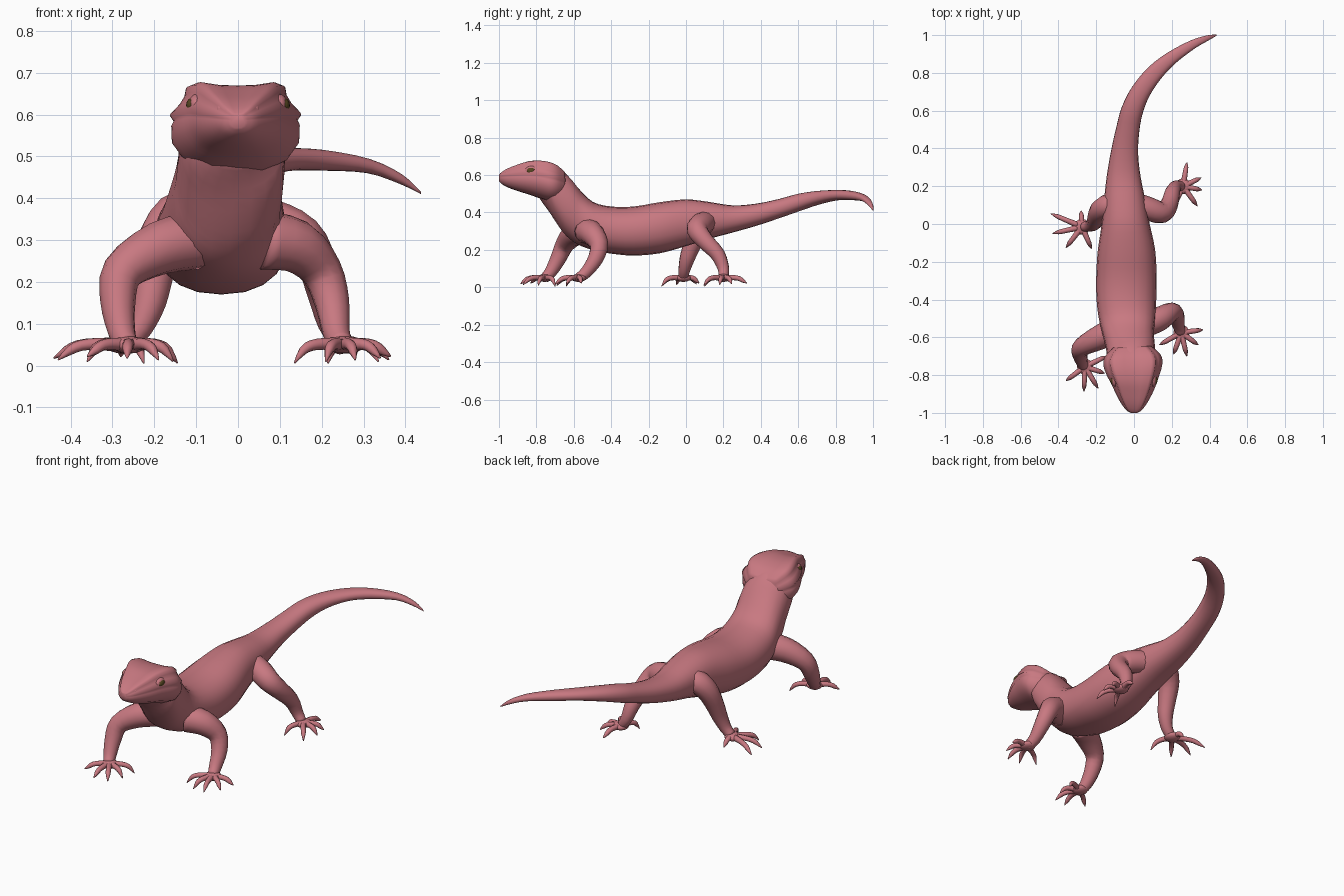
import bpy, bmesh, math
from mathutils import Vector

cube = bpy.data.objects.get("Cube")
if cube:
    bpy.data.objects.remove(cube)


def material(name, colour):
    mat = bpy.data.materials.new(name)
    mat.use_nodes = True
    mat.diffuse_color = (*colour, 1)
    shader = mat.node_tree.nodes["Principled BSDF"]
    shader.inputs["Base Color"].default_value = (*colour, 1)
    shader.inputs["Roughness"].default_value = 0.8
    return mat


SKIN = material("rose skin", (0.58, 0.19, 0.22))
EYE = material("dark olive eye", (0.09, 0.06, 0.015))


def finish(name, bm, mat):
    bmesh.ops.recalc_face_normals(bm, faces=bm.faces)
    for face in bm.faces:
        face.smooth = True
    mesh = bpy.data.meshes.new(name)
    bm.to_mesh(mesh)
    bm.free()
    mesh.materials.append(mat)
    obj = bpy.data.objects.new(name, mesh)
    bpy.context.scene.collection.objects.link(obj)
    return obj


def smooth_path(stations, steps):
    """Run a smooth curve through the stations, sizes included."""
    pts = [Vector(s) for s in stations]
    out = []
    for i in range(len(pts) - 1):
        a, b, c, d = pts[max(i - 1, 0)], pts[i], pts[i + 1], pts[min(i + 2, len(pts) - 1)]
        for k in range(steps):
            t = k / steps
            out.append((b * 2 + (c - a) * t + (a * 2 - b * 5 + c * 4 - d) * t**2
                        + (b * 3 - a - c * 3 + d) * t**3) / 2)
    return out + [pts[-1]]


def oval(sides, power=2.0):
    pts = []
    for k in range(sides):
        c, s = math.cos(math.tau * k / sides), math.sin(math.tau * k / sides)
        pts.append((math.copysign(abs(c) ** (2 / power), c),
                    math.copysign(abs(s) ** (2 / power), s)))
    return pts


def loft(name, stations, section, steps=3, upright=False):
    """Sweep a section along stations of x, y, z, half width, half height."""
    path = smooth_path(stations, steps)
    bm = bmesh.new()
    rings = []
    side = None
    for i, p in enumerate(path):
        before, after = path[max(i - 1, 0)], path[min(i + 1, len(path) - 1)]
        along = Vector((after - before)[:3])
        if upright:
            along.z = 0
        along.normalize()
        if upright or side is None:
            side = along.cross(Vector((0, 0, 1)))
        else:
            side = side - along * side.dot(along)
        side.normalize()
        up = side.cross(along)
        centre = Vector(p[:3])
        rings.append([bm.verts.new(centre + side * (u * p[3]) + up * (v * p[4]))
                      for u, v in section])
    n = len(section)
    for r, q in zip(rings, rings[1:]):
        for k in range(n):
            bm.faces.new((r[k], r[(k + 1) % n], q[(k + 1) % n], q[k]))
    bm.faces.new(rings[0])
    bm.faces.new(rings[-1])
    return finish(name, bm, SKIN)


def ball(name, centre, size, mat):
    bm = bmesh.new()
    bmesh.ops.create_uvsphere(bm, u_segments=16, v_segments=10, radius=1)
    for v in bm.verts:
        v.co = Vector([c + s * q for c, s, q in zip(centre, size, v.co)])
    return finish(name, bm, mat)


def profile(rows):
    """Turn rows of y, x, half width, top, bottom into stations."""
    return [(x, y, (t + b) / 2, w, (t - b) / 2) for y, x, w, t, b in rows]


# Neck, trunk and tail
loft("body_and_tail", profile([
    (-.78, 0, .08, .62, .48), (-.74, -.01, .12, .64, .42),
    (-.69, -.015, .128, .64, .34), (-.64, -.02, .13, .605, .275),
    (-.58, -.03, .135, .535, .23), (-.5, -.035, .15, .458, .2),
    (-.4, -.04, .158, .432, .18), (-.28, -.04, .16, .432, .17),
    (-.14, -.04, .152, .455, .182), (0, -.045, .127, .47, .22),
    (.12, -.05, .11, .457, .258), (.25, -.055, .09, .438, .293),
    (.38, -.05, .072, .448, .33), (.5, -.033, .062, .473, .37),
    (.6, -.01, .058, .5, .405), (.7, .035, .052, .515, .44),
    (.8, .11, .045, .52, .464), (.88, .2, .035, .516, .466),
    (.95, .31, .024, .495, .46), (.985, .39, .014, .458, .433),
    (1, .437, .003, .416, .41)]), oval(20, 2.25), upright=True)

# Head: raised brows, hollow temples, wide jaw and a mouth crease
half = [(.3, .93), (.62, 1), (.76, .92), (.78, .75), (.86, .55),
        (1, .33), (.94, .2), (.98, .08), (.97, -.3), (.78, -.7), (.4, -.97)]
head_section = [(0, .92)] + half + [(0, -1)] + [(-u, v) for u, v in reversed(half)]
loft("head", profile([
    (-1, 0, .018, .602, .568), (-.985, 0, .042, .617, .552),
    (-.95, 0, .068, .637, .533), (-.9, 0, .096, .656, .515),
    (-.84, 0, .122, .674, .496), (-.78, -.003, .147, .677, .475),
    (-.73, -.006, .157, .668, .46), (-.69, -.008, .143, .65, .465),
    (-.65, -.01, .1, .615, .48)]), head_section, upright=True)

# Eyes, each set in a thin lid
for label, sign in (("left", 1), ("right", -1)):
    ball(label + "_eyelid", (sign * .099, -.825, .623), (.02, .036, .026), SKIN)
    ball(label + "_eye", (sign * .11, -.828, .622), (.014, .024, .018), EYE)
    ball(label + "_nostril_bump", (sign * .038, -.955, .612), (.014, .016, .013), SKIN)


def limb(name, path, sizes, palm, tips):
    """Leg ending in a flat palm with five arched, clawed toes."""
    loft(name + "_leg", [(*p, r, r) for p, r in zip(path, sizes)], oval(12))
    ball(name + "_palm", (*palm, .05), (.042, .042, .021), SKIN)
    for i, tip in enumerate(tips):
        def at(t, z, r):
            return (*[a + (b - a) * t for a, b in zip(palm, tip)], z, r, r)
        loft(f"{name}_toe_{i + 1}", [
            at(.1, .05, .017), at(.4, .052, .014), at(.65, .048, .013),
            at(.82, .036, .011), at(1, .006 + .004 * i, .002)], oval(8), steps=2)


FRONT = (.07, .064, .05, .042, .033, .027)
HIND = (.06, .062, .056, .047, .04, .031, .026)

limb("front_left",
     [(.06, -.53, .3), (.14, -.5, .285), (.2, -.465, .225),
      (.225, -.485, .15), (.235, -.535, .08), (.248, -.575, .05)], FRONT, (.25, -.575),
     [(.135, -.64), (.21, -.69), (.28, -.7), (.34, -.64), (.365, -.56)])
limb("front_right",
     [(-.1, -.56, .3), (-.19, -.605, .28), (-.275, -.65, .225),
      (-.287, -.685, .15), (-.278, -.725, .08), (-.265, -.755, .05)], FRONT, (-.26, -.755),
     [(-.145, -.7), (-.155, -.79), (-.19, -.87), (-.265, -.885), (-.36, -.83)])
limb("hind_left",
     [(.0, .11, .35), (.08, .08, .335), (.15, .06, .305), (.187, .105, .245),
      (.205, .17, .175), (.222, .2, .1), (.25, .2, .055)], HIND, (.26, .2),
     [(.215, .1), (.335, .095), (.36, .18), (.355, .245), (.28, .325)])
limb("hind_right",
     [(-.06, .1, .34), (-.13, .1, .36), (-.18, .07, .31), (-.2, .03, .22),
      (-.212, .005, .15), (-.235, -.01, .09), (-.265, -.015, .055)], HIND, (-.275, -.015),
     [(-.225, -.13), (-.36, -.125), (-.43, -.05), (-.44, .055), (-.28, .07)])
